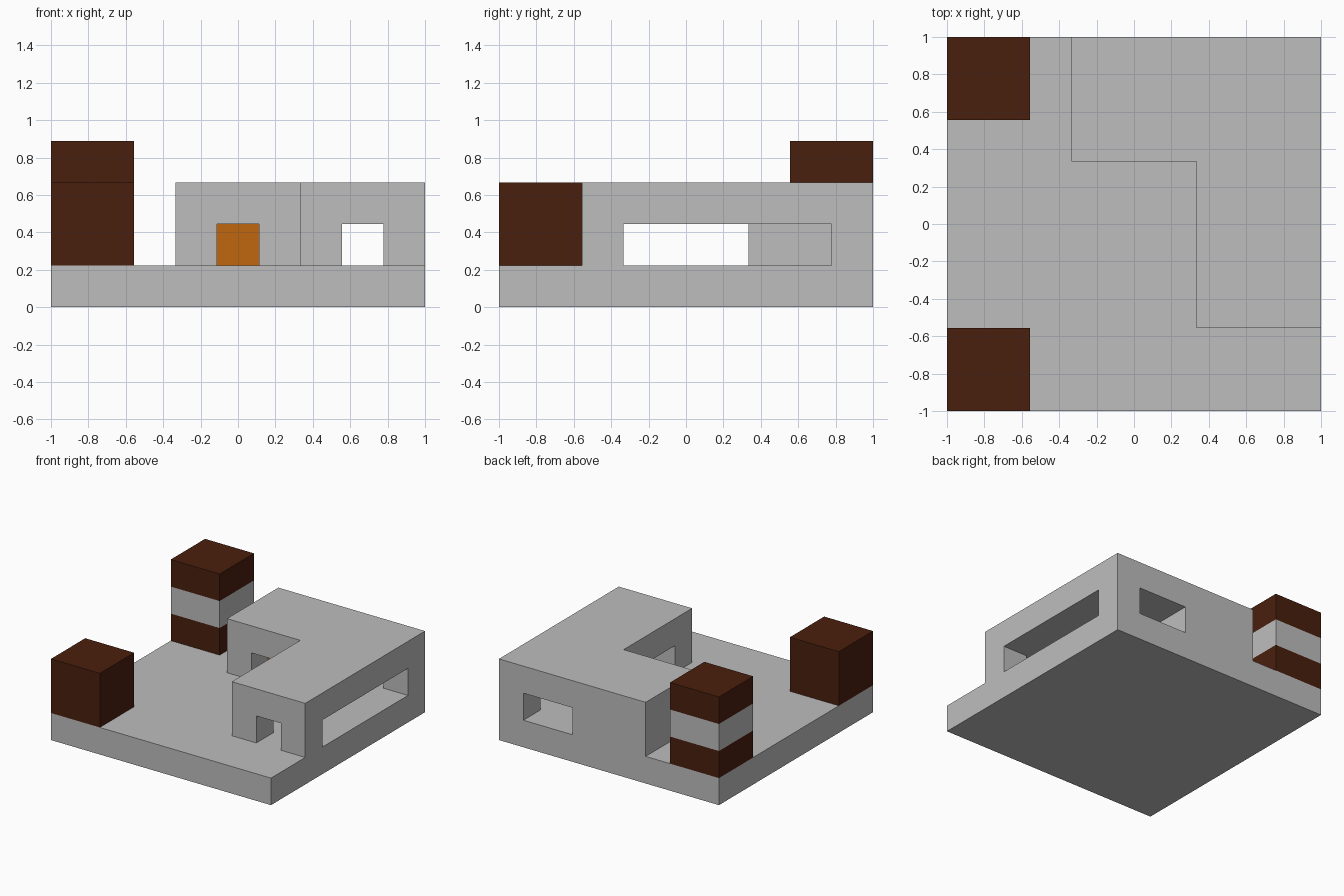
import bpy
import bmesh

U = 1 / 9  # modular unit: the whole plan sits on a grid of ninths

if "Cube" in bpy.data.objects:
    bpy.data.objects.remove(bpy.data.objects["Cube"], do_unlink=True)


def material(name, rgb):
    m = bpy.data.materials.new(name)
    m.use_nodes = True
    m.diffuse_color = (*rgb, 1)
    bsdf = next(n for n in m.node_tree.nodes if n.type == 'BSDF_PRINCIPLED')
    bsdf.inputs["Base Color"].default_value = (*rgb, 1)
    return m


GREY = material("stone grey", (0.515, 0.515, 0.515))
BROWN = material("dark brown", (0.068, 0.014, 0.0043))
ORANGE = material("orange", (0.53, 0.137, 0.0044))


def prism(name, footprint, z0, z1, mat):
    """Extrude a footprint (grid units) from z0 up to z1."""
    bm = bmesh.new()
    base = bm.faces.new([bm.verts.new((x * U, y * U, z0 * U)) for x, y in footprint])
    top = bmesh.ops.extrude_face_region(bm, geom=[base])["geom"]
    verts = [v for v in top if isinstance(v, bmesh.types.BMVert)]
    bmesh.ops.translate(bm, verts=verts, vec=(0, 0, (z1 - z0) * U))
    bmesh.ops.recalc_face_normals(bm, faces=bm.faces)
    mesh = bpy.data.meshes.new(name)
    bm.to_mesh(mesh)
    bm.free()
    mesh.materials.append(mat)
    obj = bpy.data.objects.new(name, mesh)
    bpy.context.collection.objects.link(obj)
    return obj


def box(name, x0, x1, y0, y1, z0, z1, mat):
    return prism(name, [(x0, y0), (x1, y0), (x1, y1), (x0, y1)], z0, z1, mat)


# Ground slab
box("base_slab", -9, 9, -9, 9, 0, 2, GREY)

# Ground storey: solid wing with a door niche, and the piers around the open room
prism("wing_wall", [(-3, 3), (-1, 3), (-1, 5), (1, 5), (1, 3), (3, 3), (3, 9), (-3, 9)],
      2, 4, GREY)
box("front_inner_pier", 3, 5, -5, -3, 2, 4, GREY)
box("front_outer_pier", 7, 9, -5, -3, 2, 4, GREY)
box("back_corner_pier", 7, 9, 7, 9, 2, 4, GREY)

# Orange door set at the back of the niche
box("niche_door", -1, 1, 4.95, 5, 2, 4, ORANGE)

# Thick L-shaped roof
prism("roof", [(3, -5), (9, -5), (9, 9), (-3, 9), (-3, 3), (3, 3)], 4, 6, GREY)

# Striped tower at the back corner
for i, (part, mat) in enumerate((("lower", BROWN), ("middle", GREY), ("upper", BROWN))):
    box(f"tower_{part}_band", -9, -5, 5, 9, 2 + 2 * i, 4 + 2 * i, mat)

# Plain block at the front corner
box("front_block", -9, -5, -9, -5, 2, 6, BROWN)
